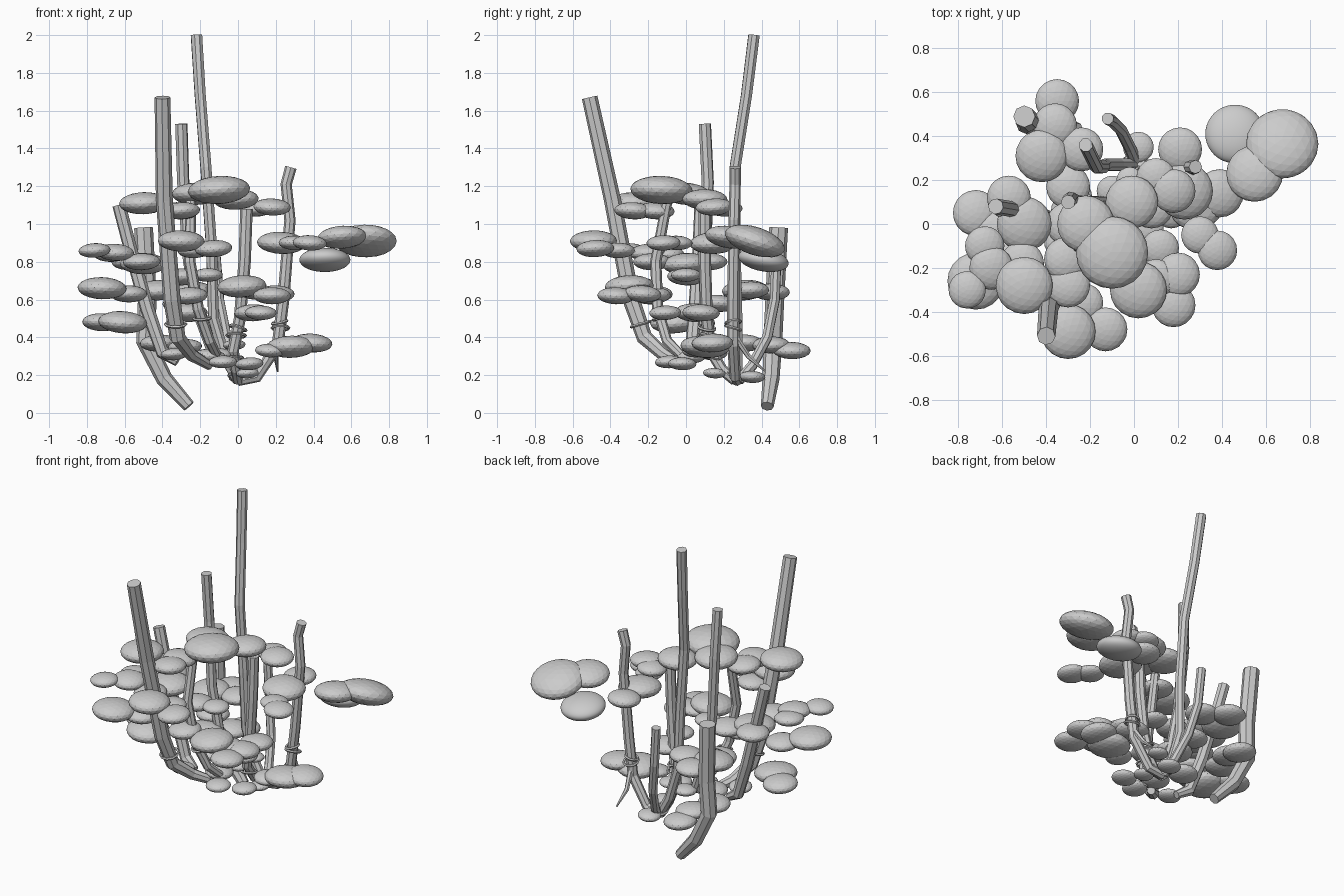
import bpy, random
from math import radians

random.seed(4)


def stem(name, pts, sides=2):
    """Faceted tapering tube through (x, y, z, radius) points."""
    cu = bpy.data.curves.new(name, 'CURVE')
    cu.dimensions = '3D'
    cu.bevel_depth = 1.0
    cu.bevel_resolution = sides
    cu.use_fill_caps = True
    sp = cu.splines.new('POLY')
    sp.points.add(len(pts) - 1)
    for p, (x, y, z, r) in zip(sp.points, pts):
        p.co = (x, y, z, 1)
        p.radius = r
    sp.use_smooth = False
    ob = bpy.data.objects.new(name, cu)
    bpy.context.collection.objects.link(ob)


def pad(name, x, y, z, r, tilt=None, smooth=False):
    """Flattened leaf clump with a faceted surface."""
    if tilt is None:
        tilt = (random.uniform(-4, 4), random.uniform(-4, 4))
    bpy.ops.mesh.primitive_ico_sphere_add(
        subdivisions=4 if smooth else 3, radius=1, location=(x, y, z),
        rotation=(radians(tilt[0]), radians(tilt[1]), 0))
    ob = bpy.context.object
    ob.name = name
    ob.scale = (r, r, r * 0.45)
    if smooth:
        bpy.ops.object.shade_smooth()
    else:
        bpy.ops.object.shade_flat()


def ring(name, x, y, z, r):
    """Thin vine loop around a stem."""
    bpy.ops.mesh.primitive_torus_add(
        major_radius=r, minor_radius=0.008, major_segments=10, minor_segments=5,
        location=(x, y, z), rotation=(random.uniform(-.3, .3), random.uniform(-.3, .3), 0))
    bpy.context.object.name = name


# Main stems, listed from top to root
stem("tall_stem", [(-.22, .36, 2.0, .032), (-.2, .32, 1.68, .031), (-.17, .26, 1.3, .031),
                   (-.14, .26, .87, .031), (-.13, .27, .5, .03), (-.07, .27, .3, .03), (0, .27, .17, .03)])
stem("front_stem", [(-.4, -.51, 1.67, .042), (-.39, -.39, 1.13, .045), (-.35, -.29, .6, .046),
                    (-.32, -.22, .4, .043), (-.25, -.12, .31, .035), (-.15, -.02, .25, .025)])
stem("middle_stem", [(-.3, .1, 1.53, .033), (-.29, .115, 1.22, .033), (-.26, .1, .8, .032),
                     (-.2, .1, .5, .03), (-.13, .1, .3, .026)])
stem("right_stem", [(.28, .26, 1.3, .031), (.255, .26, 1.21, .03), (.275, .255, 1.02, .03), (.24, .25, .6, .032),
                    (.21, .25, .36, .032), (.1, .26, .19, .03), (0, .27, .17, .028)])
stem("left_stem", [(-.63, .08, 1.1, .036), (-.57, .07, .87, .036), (-.48, .05, .55, .038),
                   (-.4, .03, .32, .036), (-.32, .01, .27, .025)])
stem("back_stem", [(-.5, .49, .98, .05), (-.48, .47, .6, .05), (-.49, .46, .38, .05),
                   (-.39, .45, .18, .045), (-.26, .43, .035, .034)])
stem("inner_stem", [(.045, .1, 1.08, .033), (.035, .1, .8, .033), (.01, .11, .5, .032),
                    (-.025, .13, .33, .03), (-.01, .19, .23, .03), (0, .26, .17, .028)])
stem("rear_stem", [(-.12, .48, .85, .028), (-.1, .47, .6, .028), (-.06, .43, .4, .028),
                   (-.02, .35, .25, .028), (.01, .28, .17, .027)])
stem("short_stem", [(-.25, -.1, 1.12, .028), (-.255, -.16, .8, .03), (-.21, -.15, .55, .03),
                    (-.15, -.1, .38, .028), (-.1, 0, .28, .024)])
stem("right_twig", [(.22, .25, .42, .018), (.2, .33, .3, .014), (.21, .42, .22, .005)], 1)

# Crown pads, one tuple per clump
upper = [(-.1, -.13, 1.18, .165), (-.01, .1, 1.13, .12), (-.22, 0, 1.16, .13),
         (.18, .15, 1.09, .1), (.1, .21, 1.08, .09), (-.5, -.28, 1.11, .13), (-.3, -.28, 1.07, .1),
         (-.31, -.16, 1.07, .1)]
middle = [(.23, .15, .9, .13), (.21, .34, .9, .1), (.3, -.05, .9, .085), (.38, -.12, .9, .09),
          (-.13, -.48, .87, .1), (-.3, -.49, .91, .125), (-.23, -.36, .86, .09),
          (-.76, -.3, .86, .085), (-.65, -.2, .85, .1), (-.51, -.18, .8, .1), (-.5, 0, .79, .125),
          (-.68, -.1, .84, .09), (-.57, .12, .8, .1), (-.16, .0, .73, .08), (-.3, .0, .72, .1)]
lower = [(.02, -.3, .67, .13), (.2, -.23, .63, .1), (.18, -.37, .62, .1), (.1, -.25, .64, .09),
         (-.42, .31, .65, .12), (-.36, .45, .64, .1), (-.24, .34, .65, .1),
         (-.72, -.26, .66, .13), (-.58, -.17, .63, .1), (-.26, -.18, .62, .1), (-.3, .17, .58, .1),
         (.12, -.11, .53, .085), (.08, .08, .53, .1), (-.27, .05, .53, .11),
         (-.72, .05, .48, .105), (-.61, -.06, .48, .13)]
base = [(.39, .14, .37, .11), (.28, .1, .35, .13), (.17, .06, .33, .08), (-.35, .56, .33, .1),
        (-.36, .45, .36, .1), (-.42, .31, .37, .1), (-.28, .12, .35, .09), (-.15, .02, .3, .085),
        (.06, -.02, .26, .075), (-.34, -.08, .31, .07), (-.08, -.09, .27, .075), (.02, .35, .19, .07),
        (-.1, .15, .31, .07), (.05, .15, .21, .06), (-.02, .2, .36, .06)]
for level, pads in (("upper", upper), ("middle", middle), ("lower", lower), ("base", base)):
    for i, p in enumerate(pads):
        pad(f"{level}_leaf_pad_{i}", *p)

# Separate clump on the right
pad("side_leaf_pad_0", .675, .365, .91, .165, (-18, 0))
pad("side_leaf_pad_1", .55, .23, .93, .13, (-8, -4))
pad("side_leaf_pad_2", .46, .41, .81, .135, (-10, 0), True)

# Vine loops near the roots
for i, v in enumerate([(.22, .25, .48, .04), (.225, .25, .45, .045), (0, .11, .45, .045),
                       (-.01, .12, .41, .05), (-.19, -.13, .5, .045), (-.33, -.24, .47, .055),
                       (-.02, .14, .29, .045), (0, .27, .2, .05)]):
    ring(f"vine_loop_{i}", *v)
